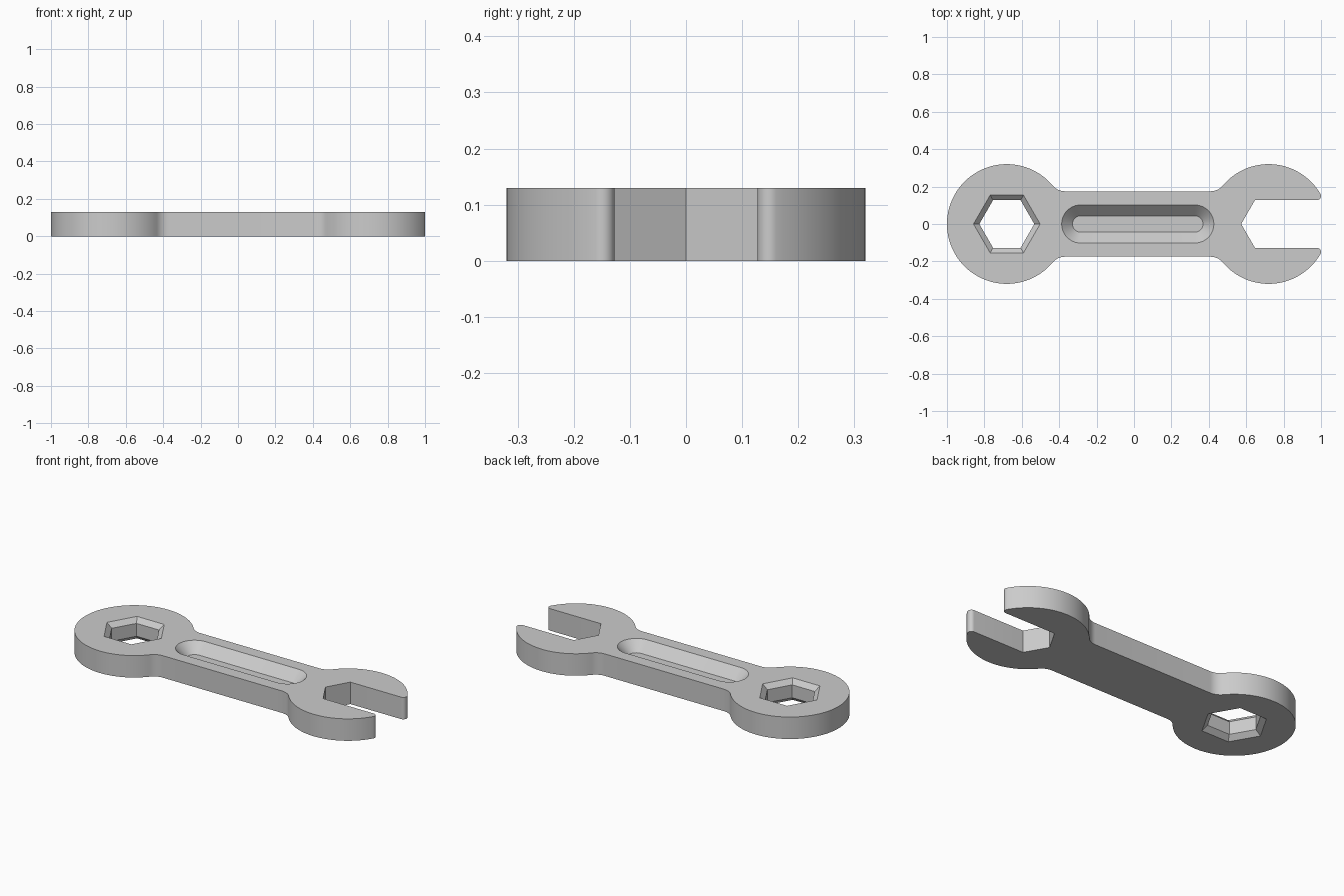
import bpy, bmesh
from math import sin, cos, pi, atan2, sqrt

cube = bpy.data.objects.get("Cube")
if cube:
    bpy.data.objects.remove(cube, do_unlink=True)

THICK = 0.13
HEAD_R = 0.32       # radius of both heads
RING_X, JAW_X = -0.68, 0.72
HANDLE = 0.175      # half width of the handle
HEX_R = 0.147       # corner radius of the nut opening

steel = bpy.data.materials.new("grey steel")
steel.use_nodes = True
grey = (0.6, 0.6, 0.6, 1)
steel.diffuse_color = grey
steel.node_tree.nodes["Principled BSDF"].inputs["Base Color"].default_value = grey


def arc(cx, cy, r, a, b, n):
    return [(cx + r * cos(a + (b - a) * i / n), cy + r * sin(a + (b - a) * i / n))
            for i in range(n + 1)]


def loft(name, levels):
    """Closed solid through matching outlines, given as (z, points)."""
    bm = bmesh.new()
    rings = [[bm.verts.new((x, y, z)) for x, y in pts] for z, pts in levels]
    n = len(rings[0])
    for low, high in zip(rings, rings[1:]):
        for i in range(n):
            j = (i + 1) % n
            bm.faces.new((low[i], low[j], high[j], high[i]))
    bm.faces.new(rings[0][::-1])
    bm.faces.new(rings[-1])
    bmesh.ops.recalc_face_normals(bm, faces=bm.faces)
    mesh = bpy.data.meshes.new(name)
    bm.to_mesh(mesh)
    bm.free()
    mesh.materials.append(steel)
    obj = bpy.data.objects.new(name, mesh)
    bpy.context.collection.objects.link(obj)
    return obj


# Upper half of the outline, from the jaw notch round to the far end of the ring
tip_r = 0.022
slot = HEX_R * sin(pi / 3)
tip_y = slot + tip_r
tip_x = JAW_X + sqrt((HEAD_R - tip_r) ** 2 - tip_y ** 2)
tip_a = atan2(tip_y, tip_x - JAW_X)

reach = 0.31        # head centre to the start of the fillet
fillet = (reach ** 2 + HANDLE ** 2 - HEAD_R ** 2) / (2 * (HEAD_R - HANDLE))
fil_y = HANDLE + fillet
fil_a = atan2(fil_y, reach)

half = [(JAW_X - HEX_R, 0), (JAW_X - HEX_R / 2, slot)]
half += arc(tip_x, tip_y, tip_r, -pi / 2, tip_a, 10)
half += arc(JAW_X, 0, HEAD_R, tip_a, pi - fil_a, 40)[1:]
half += arc(JAW_X - reach, fil_y, fillet, -fil_a, -pi / 2, 10)[1:]
half += arc(RING_X + reach, fil_y, fillet, -pi / 2, fil_a - pi, 10)
half += arc(RING_X, 0, HEAD_R, fil_a, pi, 48)[1:]
outline = half + [(x, -y) for x, y in half[-2:0:-1]]
wrench = loft("wrench_body", [(0, outline), (THICK, outline)])


# Hexagonal hole, chamfered at 45 degrees on both faces
def hexagon(grow):
    return arc(RING_X, 0, HEX_R + grow / cos(pi / 6), 0, 2 * pi, 6)[:-1]


chamfer, over = 0.027, 0.01
hex_cutter = loft("hex_cutter", [
    (-over, hexagon(chamfer + over)), (chamfer, hexagon(0)),
    (THICK - chamfer, hexagon(0)), (THICK + over, hexagon(chamfer + over))])


# Sloped oblong recess in the top of the handle
def oblong(r):
    return arc(0.325, 0, r, -pi / 2, pi / 2, 20) + arc(-0.285, 0, r, pi / 2, 1.5 * pi, 20)


floor_r, depth = 0.044, 0.058
recess_cutter = loft("recess_cutter", [
    (THICK - depth, oblong(floor_r)), (THICK + over, oblong(floor_r + depth + over))])

bpy.ops.object.select_all(action="DESELECT")
bpy.context.view_layer.objects.active = wrench
wrench.select_set(True)
for cutter in (hex_cutter, recess_cutter):
    cutter.hide_render = True
    mod = wrench.modifiers.new("cut", "BOOLEAN")
    mod.operation = "DIFFERENCE"
    mod.solver = "EXACT"
    mod.object = cutter
    bpy.ops.object.modifier_apply(modifier=mod.name)
    bpy.data.objects.remove(cutter, do_unlink=True)
bpy.ops.object.shade_smooth_by_angle(angle=pi / 6)
